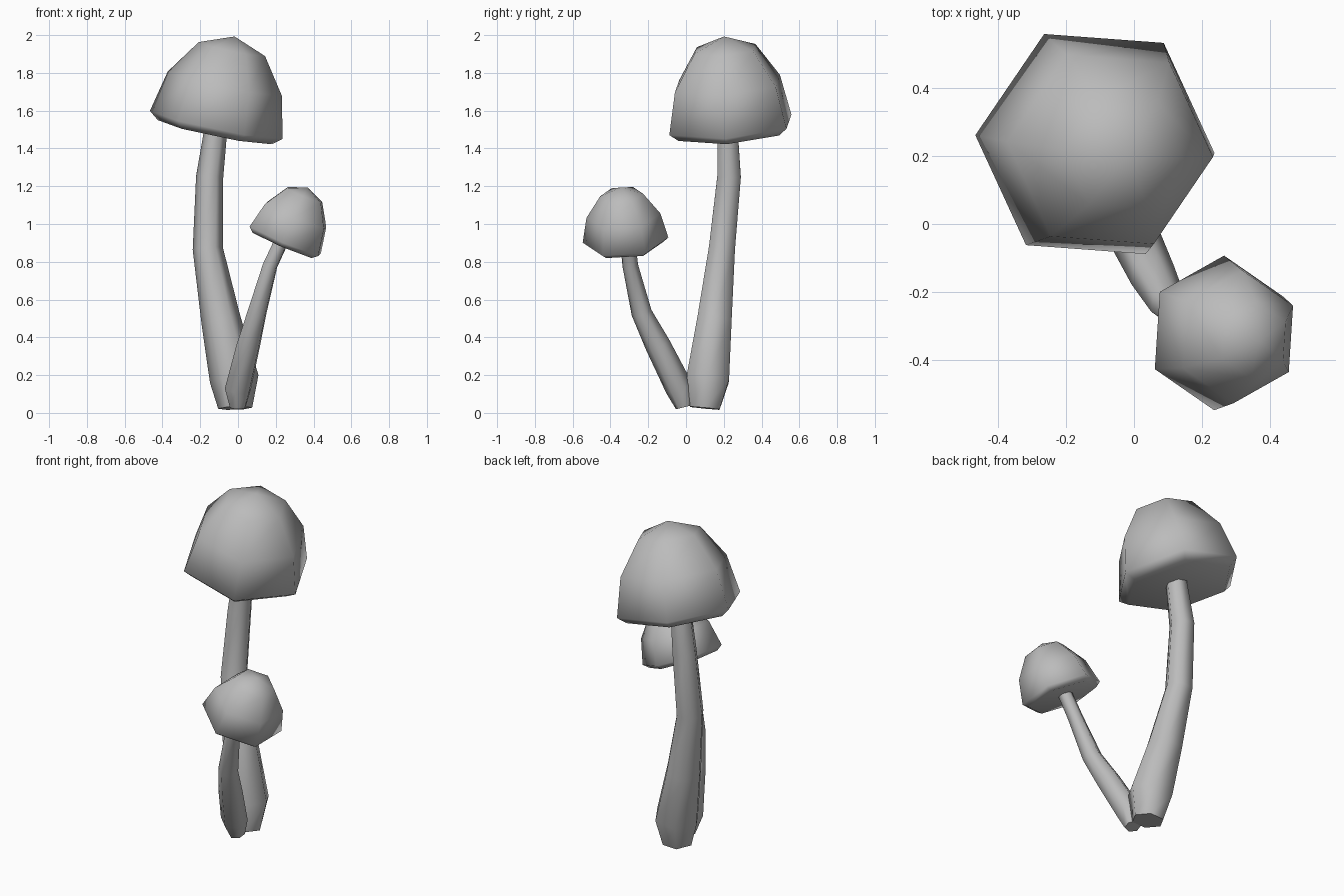
import bpy
import bmesh
from math import cos, sin, radians
from mathutils import Vector

SIDES = 6

cube = bpy.data.objects.get("Cube")
if cube:
    bpy.data.objects.remove(cube, do_unlink=True)

# Single flat colour
grey = bpy.data.materials.new("mushroom grey")
grey.use_nodes = True
colour = (0.5, 0.5, 0.5, 1.0)
grey.diffuse_color = colour
grey.node_tree.nodes["Principled BSDF"].inputs["Base Color"].default_value = colour


def ring(bm, centre, axis, radius, start):
    """Six vertices around a centre, square to the axis."""
    u = Vector((1, 0, 0))
    u = (u - axis * u.dot(axis)).normalized()
    v = axis.cross(u)
    angles = [radians(start + i * 360 / SIDES) for i in range(SIDES)]
    return [bm.verts.new(centre + (u * cos(a) + v * sin(a)) * radius) for a in angles]


def bridge(bm, low, high):
    for i in range(SIDES):
        j = (i + 1) % SIDES
        bm.faces.new((low[i], low[j], high[j], high[i]))


def finish(bm, name, sharp_angle):
    bmesh.ops.recalc_face_normals(bm, faces=bm.faces)
    mesh = bpy.data.meshes.new(name)
    bm.to_mesh(mesh)
    bm.free()
    mesh.materials.append(grey)
    obj = bpy.data.objects.new(name, mesh)
    bpy.context.collection.objects.link(obj)
    bpy.ops.object.select_all(action='DESELECT')
    obj.select_set(True)
    bpy.context.view_layer.objects.active = obj
    bpy.ops.object.shade_smooth_by_angle(angle=radians(sharp_angle))


def make_stem(name, path, start):
    """Tapered tube along (x, y, z, radius) points."""
    bm = bmesh.new()
    points = [Vector(p[:3]) for p in path]
    last = len(points) - 1
    rings = []
    for i, p in enumerate(path):
        axis = (points[min(i + 1, last)] - points[max(i - 1, 0)]).normalized()
        rings.append(ring(bm, points[i], axis, p[3], start))
    for low, high in zip(rings, rings[1:]):
        bridge(bm, low, high)
    bm.faces.new(rings[0])
    bm.faces.new(rings[-1])
    finish(bm, name, 70)


# Cap profile for a rim radius of one: (radius, height along the axis)
CAP_PROFILE = [(0.86, -0.11), (1.0, 0.0), (0.86, 0.62), (0.5, 1.14)]
CAP_TOP = 1.33


def make_cap(name, centre, axis, radius, start):
    """Tilted faceted dome with a rolled lip and closed underside."""
    bm = bmesh.new()
    centre, axis = Vector(centre), Vector(axis).normalized()
    rings = [ring(bm, centre + axis * h * radius, axis, r * radius, start)
             for r, h in CAP_PROFILE]
    for low, high in zip(rings, rings[1:]):
        bridge(bm, low, high)
    top = bm.verts.new(centre + axis * CAP_TOP * radius)
    under = bm.verts.new(centre - axis * 0.06 * radius)
    for i in range(SIDES):
        j = (i + 1) % SIDES
        bm.faces.new((rings[-1][i], rings[-1][j], top))
        bm.faces.new((rings[0][j], rings[0][i], under))
    finish(bm, name, 85)


# Tall mushroom
make_stem("tall_stem", [
    (-0.015, 0.10, 0.025, 0.09), (-0.02, 0.115, 0.18, 0.13),
    (-0.09, 0.15, 0.49, 0.105), (-0.16, 0.19, 0.87, 0.08),
    (-0.15, 0.228, 1.25, 0.072), (-0.115, 0.22, 1.52, 0.06)], 0)
make_cap("tall_cap", (-0.115, 0.235, 1.525), (0.2, -0.07, 0.97), 0.36, -5)

# Short mushroom
make_stem("short_stem", [
    (0.0, -0.01, 0.03, 0.045), (0.0, -0.035, 0.13, 0.075),
    (0.055, -0.15, 0.36, 0.068), (0.1, -0.235, 0.53, 0.055),
    (0.17, -0.295, 0.78, 0.042), (0.235, -0.31, 0.92, 0.04)], 20)
make_cap("short_cap", (0.25, -0.32, 0.915), (0.39, -0.08, 0.92), 0.228, 26)
